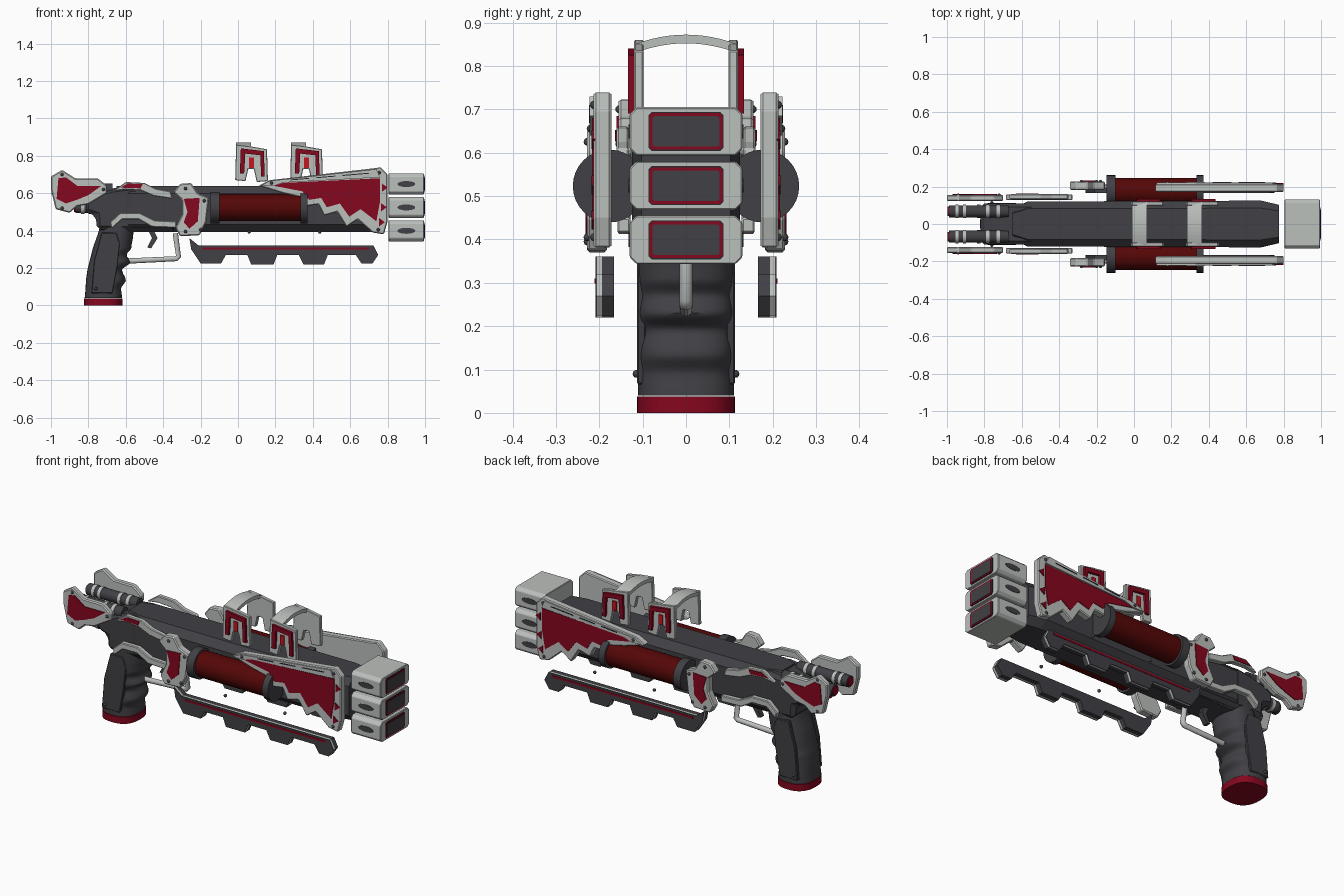
import bpy, bmesh, math
from mathutils import Matrix, Vector

if "Cube" in bpy.data.objects:
    bpy.data.objects.remove(bpy.data.objects["Cube"])


def mat(name, rgb):
    m = bpy.data.materials.new(name)
    m.diffuse_color = (*rgb, 1)
    m.use_nodes = True
    m.node_tree.nodes["Principled BSDF"].inputs["Base Color"].default_value = m.diffuse_color
    return m


DARK = mat("dark_grey", (0.052, 0.051, 0.059))
BLACK = mat("near_black", (0.022, 0.022, 0.026))
LIGHT = mat("light_grey", (0.5, 0.525, 0.505))
RED = mat("crimson", (0.235, 0.002, 0.013))
DEEP = mat("deep_red", (0.09, 0.002, 0.002))
BRIGHT = mat("bright_red", (0.55, 0.008, 0.016))


def finish(bm, name, m, mirror=False, bevel=0.0, smooth=False):
    """Turn a bmesh into an object; mirror copies it to the other side (+y)."""
    bmesh.ops.recalc_face_normals(bm, faces=bm.faces)
    me = bpy.data.meshes.new(name)
    bm.to_mesh(me)
    bm.free()
    me.materials.append(m)
    ob = bpy.data.objects.new(name, me)
    bpy.context.collection.objects.link(ob)
    if bevel:
        b = ob.modifiers.new("bevel", 'BEVEL')
        b.width, b.segments, b.limit_method = bevel, 1, 'ANGLE'
    if mirror:
        ob.modifiers.new("mirror", 'MIRROR').use_axis = (False, True, False)
    if smooth:
        bpy.ops.object.select_all(action='DESELECT')
        ob.select_set(True)
        bpy.context.view_layer.objects.active = ob
        bpy.ops.object.shade_smooth_by_angle(angle=math.radians(40))
    return ob


def loft(name, rings, m, **kw):
    bm = bmesh.new()
    vs = [[bm.verts.new(p) for p in r] for r in rings]
    n = len(vs[0])
    for a, b in zip(vs, vs[1:]):
        for i in range(n):
            bm.faces.new((a[i], a[(i + 1) % n], b[(i + 1) % n], b[i]))
    bm.faces.new(vs[0])
    bm.faces.new(vs[-1])
    return finish(bm, name, m, **kw)


def plate(name, pts, y0, y1, m, mirror=True, bevel=0.0, dx=0.0):
    """Side-view outline (hundredths of x, z) given thickness on the -y side."""
    rings = [[(x / 100 + dx, -y, z / 100) for x, z in pts] for y in (y0, y1)]
    return loft(name, rings, m, mirror=mirror, bevel=bevel)


def slab(name, pts, x0, x1, m, **kw):
    """Front-on outline (y, z) extruded along x."""
    return loft(name, [[(x, y, z) for y, z in pts] for x in (x0, x1)], m, **kw)


def tube(name, x0, x1, y, z, r, m, n=32):
    ring = [(y + r * math.cos(2 * math.pi * i / n), z + r * math.sin(2 * math.pi * i / n)) for i in range(n)]
    return slab(name, ring, x0, x1, m, mirror=True, smooth=True)


def octagon(hy, hz, c, z=0.0):
    return [(-hy, z - hz + c), (-hy + c, z - hz), (hy - c, z - hz), (hy, z - hz + c),
            (hy, z + hz - c), (hy - c, z + hz), (-hy + c, z + hz), (-hy, z + hz - c)]


# Main body with tapered ends, and the rear receiver
body = octagon(0.125, 0.123, 0.04, 0.516)
loft("main_body", [[(x, y * s, z) for y, z in body]
                   for x, s in ((-0.65, 0.65), (-0.57, 0.96), (0.68, 1.0), (0.775, 0.82))], DARK)
plate("rear_receiver", [(-82, 50), (-82, 57), (-76, 60), (-68, 62.5), (-60, 63.5), (-54, 63), (-35, 63),
                        (-33, 39.5), (-75.5, 40.5), (-76, 48)], -0.11, 0.11, DARK, False, 0.02)


# Grip with smooth finger swells, red base, raised side panels
def oval(z, xa, xb, hy, n=40):
    cx, rx, out = (xa + xb) / 200, (xb - xa) / 200, []
    for i in range(n):
        c, s = math.cos(2 * math.pi * i / n), math.sin(2 * math.pi * i / n)
        f = lambda v: math.copysign(abs(v) ** 0.8, v)
        out.append((cx + rx * f(c), hy * f(s), z / 100))
    return out


grip = [(4, -82, -62), (9, -81.5, -62.5), (13.5, -81.3, -60), (19, -80.5, -62),
        (23, -79.5, -57.7), (27, -78.5, -59.5), (31, -77.5, -57), (38, -75, -56), (45, -73, -55)]
rings = []
for (za, a0, a1), (zb, b0, b1) in zip(grip, grip[1:]):
    for k in range(5):
        t = k / 5
        s = t * t * (3 - 2 * t)
        rings.append(oval(za + (zb - za) * t, a0 + (b0 - a0) * t, a1 + (b1 - a1) * s, 0.111))
loft("grip", rings + [oval(45, -73, -55, 0.111)], DARK, smooth=True)
loft("grip_base", [oval(0, -82.3, -61.8, 0.113), oval(3.8, -82.3, -61.8, 0.113)], RED, smooth=True)
plate("grip_side_panel", [(-78.5, 6.5), (-67, 6.5), (-64.5, 20), (-63, 33), (-65, 39), (-73, 39), (-77, 24)],
      0.092, 0.113, DARK, bevel=0.004)

# Trigger and guard
plate("trigger", [(-48, 40), (-45, 40), (-43, 36), (-46.5, 30.5), (-48.5, 31), (-46, 36)], -0.015, 0.015, DARK, False)
cu = bpy.data.curves.new("trigger_guard", 'CURVE')
cu.dimensions, cu.bevel_depth, cu.bevel_resolution, cu.use_fill_caps = '3D', 0.015, 3, True
sp = cu.splines.new('POLY')
path = [(-0.335, 0.385), (-0.318, 0.262), (-0.33, 0.25), (-0.58, 0.238), (-0.61, 0.24)]
sp.points.add(len(path) - 1)
for p, (x, z) in zip(sp.points, path):
    p.co = (x, 0, z, 1)
cu.materials.append(LIGHT)
bpy.context.collection.objects.link(bpy.data.objects.new("trigger_guard", cu))

# Side canisters with end collars
tube("side_canister", -0.12, 0.35, -0.175, 0.523, 0.072, DEEP)
tube("canister_rear_collar", -0.146, -0.1, -0.177, 0.523, 0.084, DARK)
tube("canister_front_collar", 0.335, 0.372, -0.177, 0.523, 0.084, DARK)

# Rear pipes, two rows, with light bands and red ends
for row, x0, z, bands in (("upper", -0.99, 0.62, (-0.955, -0.915, -0.79, -0.735)), ("lower", -0.87, 0.525, (-0.84, -0.8))):
    tube(row + "_rear_pipe", x0, -0.67, -0.068, z, 0.032, DARK, 20)
    tube(row + "_pipe_end", x0 - 0.006, x0, -0.068, z, 0.026, RED, 20)
    for i, x in enumerate(bands):
        tube(f"{row}_pipe_band_{i}", x, x + 0.018, -0.068, z, 0.035, LIGHT, 20)

# Three stacked muzzle boxes with thin red frames around dark openings, and side slots
for i, z in enumerate((0.399, 0.524, 0.649)):
    slab(f"muzzle_box_{i}", octagon(0.13, 0.056, 0.016, z), 0.805, 0.994, LIGHT, bevel=0.003)
    slab(f"muzzle_surround_{i}", octagon(0.087, 0.045, 0.008, z), 0.99, 0.996, BLACK)
    slab(f"muzzle_frame_{i}", octagon(0.084, 0.042, 0.006, z), 0.99, 0.998, RED)
    slab(f"muzzle_opening_{i}", octagon(0.077, 0.035, 0.004, z), 0.99, 1.0, DARK)
    slot = [(90 + 4.8 * math.cos(a * math.pi / 8), z * 100 + 1.6 * math.sin(a * math.pi / 8)) for a in range(16)]
    plate(f"muzzle_slot_{i}", slot, 0.125, 0.132, DARK)

# Front jagged side plates with a raised upper beam
plate("front_side_plate", [(11, 64), (17, 67), (74, 73.5), (76, 74), (80, 70), (80, 45), (78, 38), (72, 39),
                           (64, 46), (58, 42), (53, 50), (46, 48), (43, 54), (36, 53), (33, 58), (24, 60)],
      0.172, 0.213, LIGHT, bevel=0.005)
plate("front_plate_beam", [(12, 64), (17, 66.6), (74, 72.9), (76, 68.5), (24, 65.7), (19, 64)], 0.21, 0.222, LIGHT)
plate("front_plate_inlay", [(19, 64), (24, 65.5), (76, 68), (76, 56), (74, 45), (65.5, 51.5), (59.5, 47.5),
                            (54.5, 54.5), (47.5, 52.5), (44.5, 57.5), (38, 56.5), (34.5, 61)], 0.21, 0.217, RED)
for i, (x, z) in enumerate(((77, 63), (76.5, 52.5), (75.5, 44.5))):
    plate(f"plate_fang_{i}", [(x, z + 2.2), (x + 3, z), (x, z - 2.2)], 0.21, 0.218, RED)
for i, (a, b) in enumerate(((28, 38), (42, 52), (56, 70))):
    h = lambda x: 67.2 + (x - 26) * 0.085
    plate(f"beam_groove_{i}", [(a, h(a)), (b, h(b)), (b, h(b) - 0.5), (a, h(a) - 0.5)], 0.218, 0.224, BLACK)

# Middle brackets
plate("middle_bracket", [(-31, 65), (-25, 65.5), (-21.5, 60), (-15.5, 57.5), (-17, 44.5), (-20.5, 37.5), (-31, 37),
                         (-33.5, 41.5), (-30, 48.5), (-30, 56.5), (-34.5, 60.5)], 0.182, 0.228, LIGHT, bevel=0.006)
plate("middle_bracket_inlay", [(-29, 57), (-20.5, 57.5), (-21.5, 45), (-26, 41), (-29, 44.5), (-27, 50)],
      0.224, 0.232, RED)

# Rear side plates and trims
plate("rear_side_plate", [(-100, 69), (-94, 72.5), (-87, 68), (-75, 68), (-70, 64), (-70, 60), (-75, 57), (-80, 54),
                          (-86, 53), (-90, 49.5), (-97.5, 51.5), (-100, 62)], 0.122, 0.156, LIGHT, bevel=0.006)
plate("rear_plate_inlay", [(-96, 68), (-92, 68.5), (-86, 64), (-73, 64), (-80, 59), (-86, 56.5), (-92, 54.5),
                           (-97, 57)], 0.152, 0.16, RED)
plate("upper_rear_trim", [(-67, 61), (-60, 66), (-50, 65.5), (-44, 62.5), (-36, 61), (-35, 57), (-45, 58.5),
                          (-52, 61.5), (-60, 62)], 0.132, 0.16, LIGHT, bevel=0.004)
plate("upper_trim_inlay", [(-63, 63), (-59, 65.2), (-51, 64.8), (-52, 62.6)], 0.155, 0.164, RED)
plate("lower_rear_trim", [(-68.5, 44.5), (-63, 49.5), (-52.5, 49.5), (-44.5, 45.5), (-33, 45), (-33, 41.5), (-46, 42),
                          (-53, 46), (-62, 46), (-67.5, 41)], 0.128, 0.158, LIGHT, bevel=0.004)

# Notched lower blades: dark core, light rim, inset dark face, red stripe
blade = [(-26, 36), (-21, 32), (72.5, 32), (75, 27), (72, 22.5), (66, 22.5), (63, 27), (48, 27), (46, 22), (35, 22),
         (32.5, 27), (21, 27), (19, 22), (7, 22), (5, 27), (-6.5, 27), (-9, 22.5), (-20, 22.5), (-25, 30)]
plate("lower_blade_core", blade, 0.166, 0.194, DARK)
plate("lower_blade_rim", blade, 0.194, 0.205, LIGHT)
bm = bmesh.new()
f = bm.faces.new([bm.verts.new((x / 100, -0.209, z / 100)) for x, z in blade])
bmesh.ops.inset_region(bm, faces=[f], thickness=0.006, use_even_offset=True, use_boundary=True)
bmesh.ops.delete(bm, geom=[q for q in bm.faces if q is not f], context='FACES')
ext = bmesh.ops.extrude_face_region(bm, geom=[f])
bmesh.ops.translate(bm, verts=[v for v in ext["geom"] if isinstance(v, bmesh.types.BMVert)], vec=Vector((0, 0.006, 0)))
finish(bm, "lower_blade_face", DARK, mirror=True)
plate("lower_blade_stripe", [(-19, 31), (70, 31), (70, 29.8), (-19, 29.8)], 0.204, 0.211, RED)

# Two arched top sights
for i, dx in enumerate((0.0, 0.294)):
    top = [(0.118 * k / 6, 0.872 - 0.022 * (k / 6) ** 2) for k in range(-6, 7)]
    slab(f"sight_arch_{i}", top + [(y, z - 0.02) for y, z in reversed(top)], dx - 0.01, dx + 0.07, LIGHT)
    plate(f"sight_leg_{i}", [(-1, 86), (7, 85), (15.5, 83.5), (16, 66.5), (10, 66), (8.5, 73), (5.5, 73),
                             (4, 66.5), (-1.5, 67)], 0.098, 0.12, LIGHT, dx=dx, bevel=0.003)
    plate(f"sight_leg_frame_{i}", [(1.5, 84), (13.8, 82.5), (14.3, 69), (12.4, 69), (11.9, 80.3), (3.9, 81.2),
                                   (3.3, 70.5), (1, 70.5)], 0.118, 0.134, RED, dx=dx)
    plate(f"sight_leg_bar_{i}", [(6, 79), (8.5, 79), (8.5, 73.5), (6, 73.5)], 0.118, 0.126, BRIGHT, dx=dx)

# Round pins on plates, grip and under the body
bm = bmesh.new()
for x, y, z in ((75, 0.212, 40.5), (75.5, 0.212, 71), (18, 0.22, 65.5), (-28, 0.227, 39.5), (-20, 0.227, 40.5),
                (-28, 0.227, 62.5), (-18, 0.227, 56), (-94, 0.154, 70), (-94, 0.154, 52), (-72, 0.154, 62),
                (-76, 0.114, 9), (6, 0.2, 39.3), (43.7, 0.2, 39.3)):
    bmesh.ops.create_uvsphere(bm, u_segments=12, v_segments=8, radius=0.009,
                              matrix=Matrix.Translation((x / 100, -y, z / 100)))
finish(bm, "pins", DARK, mirror=True, smooth=True)
